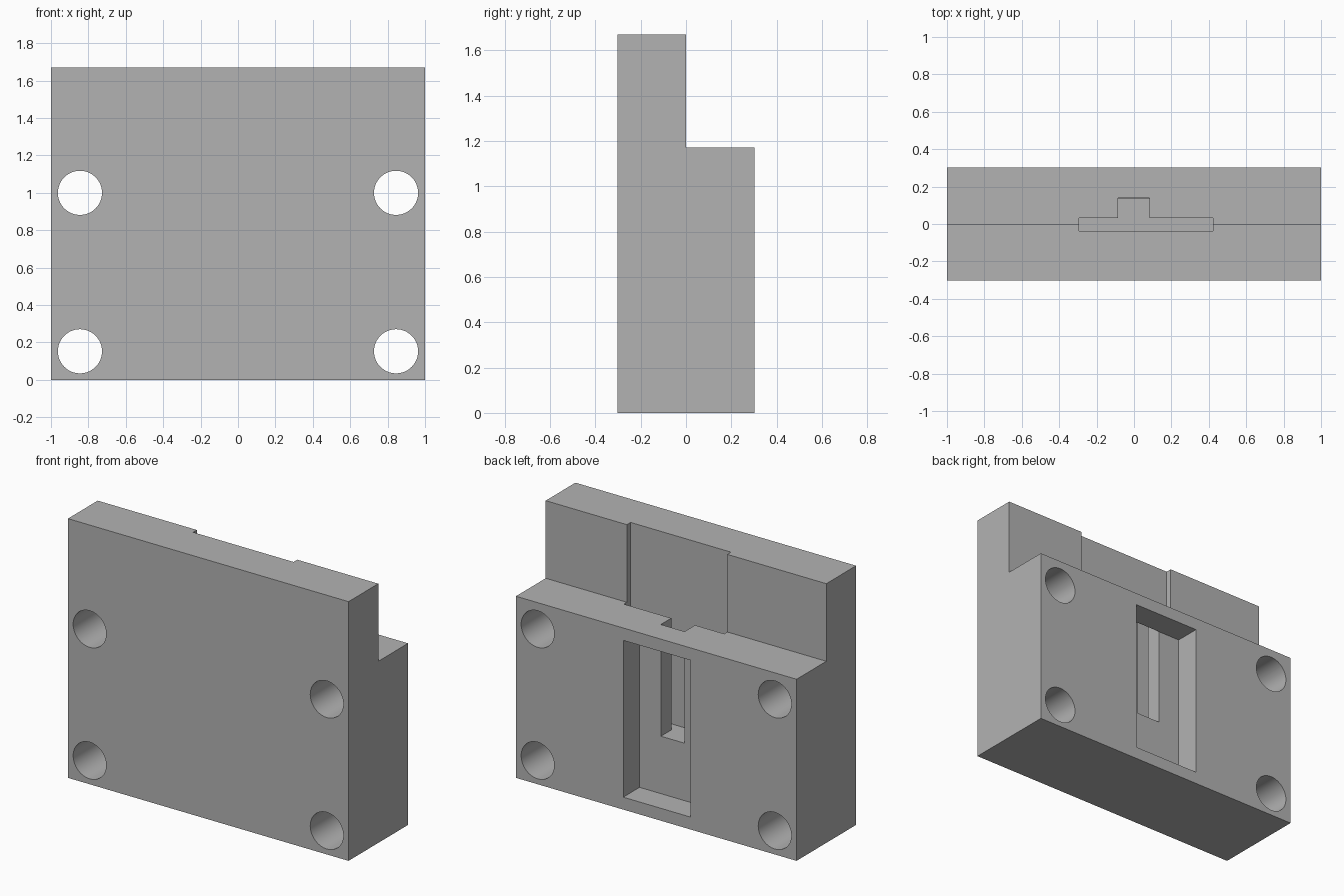
import bpy
import bmesh
import math
from mathutils import Vector, Matrix

cube = bpy.data.objects.get("Cube")
if cube:
    bpy.data.objects.remove(cube, do_unlink=True)

DEPTH = 0.303        # half thickness
TOP, STEP = 1.67, 1.17

grey = bpy.data.materials.new("plain_grey")
grey.use_nodes = True
colour = (0.45, 0.45, 0.45, 1)
grey.diffuse_color = colour
grey.node_tree.nodes["Principled BSDF"].inputs["Base Color"].default_value = colour


def add_object(name, bm):
    bmesh.ops.recalc_face_normals(bm, faces=bm.faces)
    mesh = bpy.data.meshes.new(name)
    bm.to_mesh(mesh)
    bm.free()
    mesh.materials.append(grey)
    obj = bpy.data.objects.new(name, mesh)
    bpy.context.collection.objects.link(obj)
    return obj


def prism(name, points, direction):
    """Extrude a closed outline along a direction."""
    bm = bmesh.new()
    face = bm.faces.new([bm.verts.new(p) for p in points])
    result = bmesh.ops.extrude_face_region(bm, geom=[face])
    verts = [g for g in result["geom"] if isinstance(g, bmesh.types.BMVert)]
    bmesh.ops.translate(bm, verts=verts, vec=Vector(direction))
    return add_object(name, bm)


def cylinder(name, x, z, radius):
    bm = bmesh.new()
    bmesh.ops.create_cone(bm, cap_ends=True, segments=64, radius1=radius,
                          radius2=radius, depth=1,
                          matrix=Matrix.Translation((x, 0, z))
                          @ Matrix.Rotation(math.pi / 2, 4, "X"))
    return add_object(name, bm)


# Stepped body: tall front plate with a lower block behind it
outline = [(-DEPTH, 0), (DEPTH, 0), (DEPTH, STEP), (0, STEP), (0, TOP), (-DEPTH, TOP)]
body = prism("stepped_body", [(-1, y, z) for y, z in outline], (2, 0, 0))

# Rectangular pocket in the back
pocket = [(-0.243, 0.08), (0.235, 0.08), (0.235, 1.09), (-0.243, 1.09)]
cutters = [prism("pocket_cutter", [(x, 0.137, z) for x, z in pocket], (0, 0.4, 0))]

# T-shaped slot, open at the top and meeting the pocket
tee = [(-0.294, -0.038), (0.422, -0.038), (0.422, 0.031), (0.083, 0.031),
       (0.083, 0.138), (-0.086, 0.138), (-0.086, 0.031), (-0.294, 0.031)]
cutters.append(prism("slot_cutter", [(x, y, 0.45) for x, y in tee], (0, 0, 1.5)))

# Four corner bolt holes
for x in (-0.845, 0.845):
    for z in (0.153, 1.0):
        cutters.append(cylinder("hole_cutter", x, z, 0.118))

bpy.ops.object.select_all(action="DESELECT")
bpy.context.view_layer.objects.active = body
body.select_set(True)
for cutter in cutters:
    mod = body.modifiers.new("cut", "BOOLEAN")
    mod.operation = "DIFFERENCE"
    mod.solver = "EXACT"
    mod.object = cutter
    bpy.ops.object.modifier_apply(modifier=mod.name)
    bpy.data.objects.remove(cutter, do_unlink=True)

# Smooth hole walls, crisp edges elsewhere
bpy.ops.object.shade_smooth_by_angle(angle=math.radians(30))
